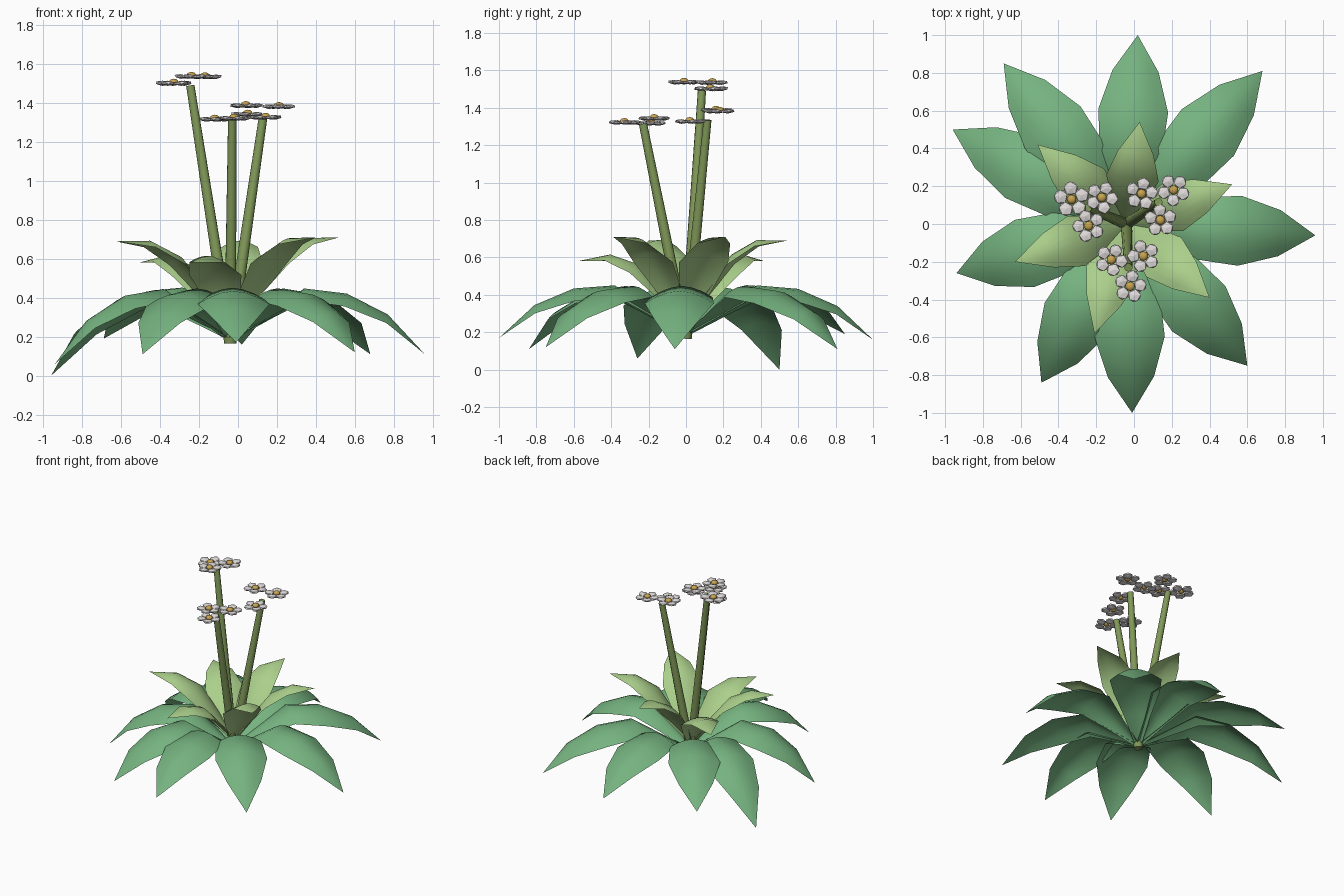
import bpy, bmesh, math
from mathutils import Vector, Matrix

if "Cube" in bpy.data.objects:
    bpy.data.objects.remove(bpy.data.objects["Cube"])


def material(name, rgb):
    m = bpy.data.materials.new(name)
    m.diffuse_color = (*rgb, 1)
    m.use_nodes = True
    m.node_tree.nodes["Principled BSDF"].inputs["Base Color"].default_value = m.diffuse_color
    return m


OUTER = material("leaf green", (0.18, 0.45, 0.215))
INNER = material("young leaf green", (0.41, 0.63, 0.26))
STEM = material("stem green", (0.22, 0.32, 0.10))
PETAL = material("petal white", (0.76, 0.72, 0.72))
GOLD = material("flower centre gold", (0.58, 0.37, 0.08))
ROOT = Vector((-0.04, 0.0, 0.0))


def finish(bm, name, mat, angle=None):
    me = bpy.data.meshes.new(name)
    bm.to_mesh(me)
    bm.free()
    me.materials.append(mat)
    ob = bpy.data.objects.new(name, me)
    bpy.context.collection.objects.link(ob)
    if angle:
        bpy.ops.object.select_all(action='DESELECT')
        ob.select_set(True)
        bpy.context.view_layer.objects.active = ob
        bpy.ops.object.shade_smooth_by_angle(angle=math.radians(angle))
    return ob


def leaf(name, mat, tip, rows, drop, power):
    """Arched blade: rows hold (share of length, midrib height, half width)."""
    along = Vector((tip[0], tip[1], 0)) - ROOT
    side = Vector((-along.y, along.x, 0)).normalized()
    shift = tip[2] - rows[-1][1]
    bm = bmesh.new()
    grid = []
    for s, z, w in rows[:-1]:
        mid = ROOT + along * s + Vector((0, 0, z + shift * s ** power))
        grid.append([bm.verts.new(mid + side * (w * u)
                                  - Vector((0, 0, drop * w * abs(u) ** 1.8)))
                     for u in (-1, -0.67, -0.33, 0, 0.33, 0.67, 1)])
    for a, b in zip(grid, grid[1:]):
        for i in range(6):
            bm.faces.new((a[i], b[i], b[i + 1], a[i + 1]))
    end = bm.verts.new(tip)
    for i in range(6):
        bm.faces.new((grid[-1][i], end, grid[-1][i + 1]))
    bm.normal_update()
    if sum(f.normal.z for f in bm.faces) < 0:
        bmesh.ops.reverse_faces(bm, faces=bm.faces[:])
    finish(bm, name, mat, 60)


# Drooping outer rosette
outer_rows = [(0, 0.19, 0.02), (0.2, 0.325, 0.09), (0.38, 0.45, 0.165),
              (0.6, 0.43, 0.185), (0.81, 0.335, 0.122), (1, 0.15, 0)]
outer_tips = [(0.02, 1.0, 0.16), (0.68, 0.81, 0.11), (0.96, -0.06, 0.11),
              (0.60, -0.75, 0.12), (-0.01, -1.0, 0.17), (-0.49, -0.84, 0.11),
              (-0.94, -0.26, 0.06), (-0.96, 0.50, 0.0), (-0.69, 0.85, 0.19)]
for i, t in enumerate(outer_tips):
    leaf(f"outer_leaf_{i + 1}", OUTER, t, outer_rows, 0.36, 3)

# Upright inner rosette
inner_rows = [(0, 0.24, 0.02), (0.22, 0.44, 0.09), (0.45, 0.62, 0.14),
              (0.7, 0.70, 0.095), (1, 0.70, 0)]
inner_tips = [(0.03, 0.54, 0.69), (0.52, 0.21, 0.71), (0.40, -0.39, 0.71),
              (-0.21, -0.58, 0.58), (-0.63, -0.20, 0.69), (-0.51, 0.42, 0.58)]
for i, t in enumerate(inner_tips):
    leaf(f"inner_leaf_{i + 1}", INNER, t, inner_rows, 0.35, 1.0)


def rod(name, a, b, r1, r2, sides):
    a, b = Vector(a), Vector(b)
    d = b - a
    m = Matrix.Translation((a + b) / 2) @ d.to_track_quat('Z', 'Y').to_matrix().to_4x4()
    bm = bmesh.new()
    bmesh.ops.create_cone(bm, cap_ends=True, segments=sides, radius1=r1,
                          radius2=r2, depth=d.length, matrix=m)
    finish(bm, name, STEM, 50)


def flower(name, c, turn, size):
    # Five faceted petals around a round centre
    bm = bmesh.new()
    for k in range(5):
        a = turn + k * math.tau / 5
        m = (Matrix.Translation(c) @ Matrix.Rotation(a, 4, 'Z')
             @ Matrix.Translation((0.054 * size, 0, 0))
             @ Matrix.Rotation(math.radians(-5), 4, 'Y')
             @ Matrix.Diagonal((1.08, 1.12, 0.36, 1)))
        bmesh.ops.create_icosphere(bm, subdivisions=1, radius=0.034 * size, matrix=m)
    finish(bm, name + "_petals", PETAL)
    bm = bmesh.new()
    m = Matrix.Translation(Vector(c) + Vector((0, 0, 0.006))) @ Matrix.Diagonal((1, 1, 0.7, 1))
    bmesh.ops.create_icosphere(bm, subdivisions=2, radius=0.025, matrix=m)
    finish(bm, name + "_centre", GOLD, 40)


# Three flower stems, each carrying a cluster of three blossoms
clusters = [
    ((-0.245, 0.085, 1.49), [(-0.33, 0.13, 1.502), (-0.17, 0.14, 1.535), (-0.24, -0.01, 1.537)]),
    ((0.13, 0.115, 1.335), [(0.04, 0.16, 1.387), (0.21, 0.18, 1.382), (0.14, 0.02, 1.327)]),
    ((-0.03, -0.23, 1.315), [(-0.12, -0.19, 1.317), (0.05, -0.17, 1.343), (-0.02, -0.33, 1.322)]),
]
for i, (top, blooms) in enumerate(clusters):
    rod(f"stem_{i + 1}", (-0.04, 0, 0.17), top, 0.032, 0.022, 10)
    for j, c in enumerate(blooms):
        flower(f"flower_{i + 1}_{j + 1}", c, 0.4 + 0.75 * (i * 3 + j),
               1.1 if i == j == 0 else 1.0)
